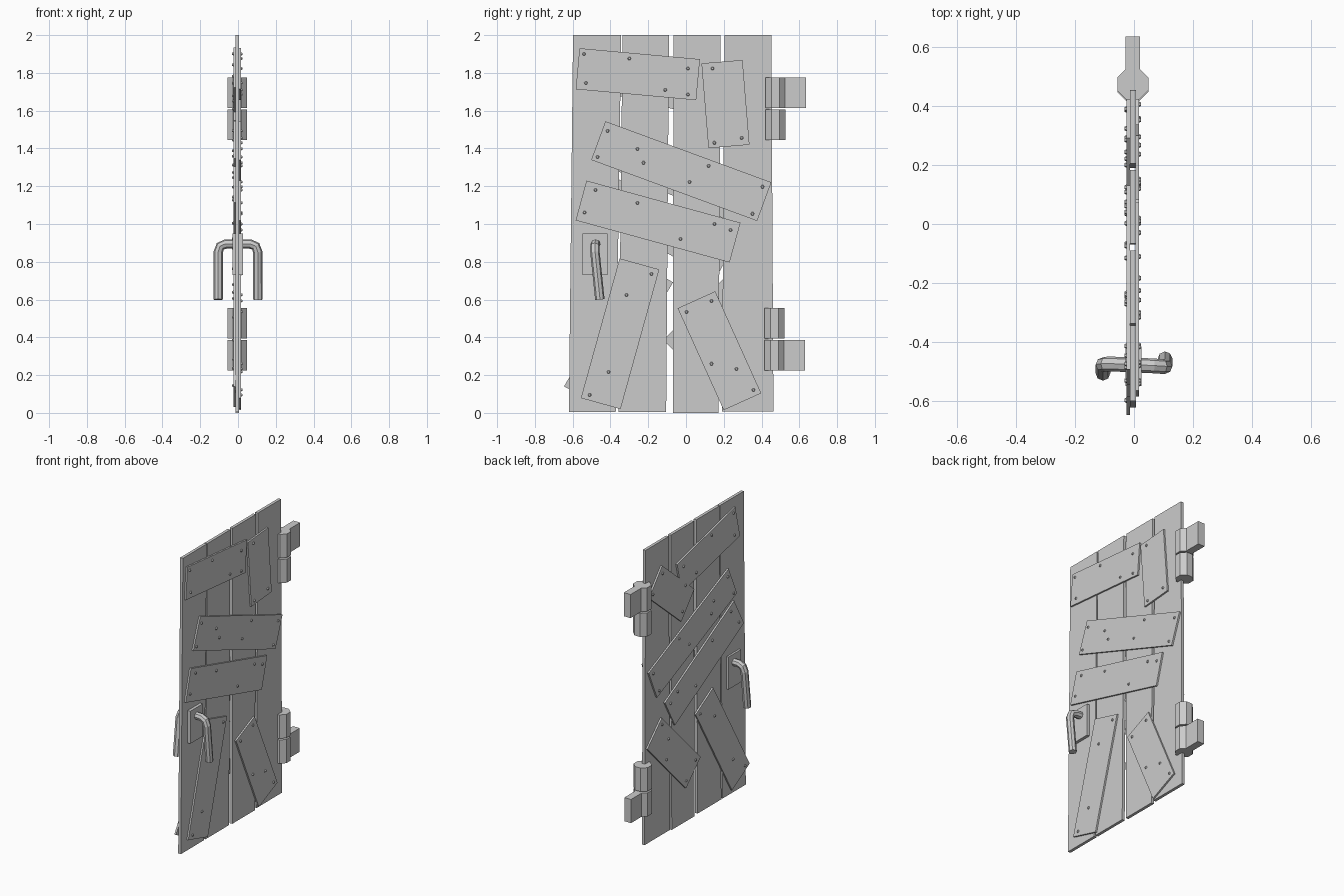
import bpy, bmesh
from math import radians, cos, sin, pi
from mathutils import Vector, Matrix

if "Cube" in bpy.data.objects:
    bpy.data.objects.remove(bpy.data.objects["Cube"])

XC = -0.004          # mid-plane of the door
PLANK, BRACE = 0.010, 0.011   # plank half thickness, brace thickness


def make(name, bm):
    bmesh.ops.recalc_face_normals(bm, faces=bm.faces)
    me = bpy.data.meshes.new(name)
    bm.to_mesh(me)
    bm.free()
    ob = bpy.data.objects.new(name, me)
    bpy.context.collection.objects.link(ob)
    return ob


def slab(name, outline, x0, x1):
    """Extrude a (y, z) outline between two x values."""
    bm = bmesh.new()
    f = bm.faces.new([bm.verts.new((x0, y, z)) for y, z in outline])
    r = bmesh.ops.extrude_face_region(bm, geom=[f])
    for v in r["geom"]:
        if isinstance(v, bmesh.types.BMVert):
            v.co.x = x1
    return make(name, bm)


def rect(y0, y1, z0, z1):
    return [(y0, z0), (y1, z0), (y1, z1), (y0, z1)]


# Upright planks: bottom left, bottom right, top right, top left
for i, (a, b, c, d, z) in enumerate([(-.62, -.372, -.343, -.598, .005),
                                     (-.358, -.105, -.09, -.336, .005),
                                     (-.07, .172, .183, -.066, .0),
                                     (.19, .463, .452, .204, .008)]):
    slab(f"plank_{i + 1}", [(a, z), (b, z), (c, 2), (d, 2)], XC - PLANK, XC + PLANK)

# Nailed boards: length, (y, z, angle) on the +x side, (y, z, angle) on the -x side
boards = [
    (.64, (-.255, 1.793, -5.2), (-.206, 1.754, -13.5)),
    (.45, (.209, 1.635, -85.3), (.188, 1.609, 40)),
    (.936, (-.025, 1.28, -20.2), (-.038, 1.255, -24)),
    (.845, (-.148, 1.013, -15.3), (-.163, 1.005, -29)),
    (.767, (-.349, .419, 74.5), (-.357, .416, 59.5)),
    (.592, (.177, .329, -65.7), (.164, .52, 45.5)),
]
# Nail positions (y, z) of each board on the +x side
nails = [
    [(-.54, 1.9), (-.3, 1.876), (.01, 1.823), (-.53, 1.747), (-.11, 1.71), (.01, 1.685)],
    [(.14, 1.823), (.15, 1.43), (.295, 1.456)],
    [(-.415, 1.493), (-.468, 1.355), (-.257, 1.398), (-.225, 1.324),
     (.12, 1.308), (.019, 1.223), (.405, 1.197), (.352, 1.054)],
    [(-.479, 1.18), (-.537, 1.06), (-.257, 1.112), (.151, 1.0), (.236, .968), (-.029, .921)],
    [(-.183, .736), (-.315, .625), (-.41, .217), (-.51, .095)],
    [(.003, .535), (.135, .593), (.135, .26), (.267, .233), (.357, .122)],
]


def turn(p, ang):
    a = radians(ang)
    return p[0] * cos(a) - p[1] * sin(a), p[0] * sin(a) + p[1] * cos(a)


for i, (length, front, back) in enumerate(boards):
    for side, (y, z, ang) in ((1, front), (-1, back)):
        x0 = XC + side * PLANK * .9
        x1 = XC + side * (PLANK + BRACE)
        h, w = length / 2, .109
        pts = [turn(p, ang) for p in rect(-h, h, -w, w)]
        tag = "right" if side > 0 else "left"
        slab(f"board_{tag}_{i + 1}", [(y + p, z + q) for p, q in pts], x0, x1)
        # Low domed nail heads
        bm = bmesh.new()
        for ny, nz in nails[i]:
            dy, dz = turn((ny - front[0], nz - front[1]), ang - front[2])
            m = Matrix.Translation((x1 + side * .002, y + dy, z + dz)) \
                @ Matrix.Rotation(side * pi / 2, 4, 'Y')
            bmesh.ops.create_cone(bm, cap_ends=True, segments=6, radius1=.011,
                                  radius2=.006, depth=.010, matrix=m)
        make(f"nails_{tag}_{i + 1}", bm)

# Handle plate through the door
slab("handle_plate", rect(-.548, -.415, .73, .95), -.028, .026)

# Bent handle rod running through the door
path = [(-.105, -.505, .6), (-.105, -.476, .85), (-.094, -.474, .882), (-.065, -.474, .894),
        (.065, -.48, .894), (.094, -.482, .882), (.105, -.482, .85), (.105, -.456, .6)]
cu = bpy.data.curves.new("handle", 'CURVE')
cu.dimensions = '3D'
cu.bevel_depth = .025
cu.bevel_resolution = 2
cu.use_fill_caps = True
sp = cu.splines.new('POLY')
sp.points.add(len(path) - 1)
for p, co in zip(sp.points, path):
    p.co = (*co, 1)
    p.radius = 1
sp.use_smooth = False
bpy.context.collection.objects.link(bpy.data.objects.new("handle", cu))


# Hinges: two octagonal knuckles, the outer one carrying a wall leaf
def knuckle(name, y, z0, z1):
    bm = bmesh.new()
    m = Matrix.Translation((XC, y, (z0 + z1) / 2)) @ Matrix.Rotation(pi / 8, 4, 'Z')
    bmesh.ops.create_cone(bm, cap_ends=True, segments=8, radius1=.057, radius2=.057,
                          depth=z1 - z0, matrix=m)
    make(name, bm)


for tag, y, leaf_z, bare_z in (("upper", .474, 1.615, 1.445), ("lower", .469, .225, .395)):
    knuckle(f"hinge_{tag}_wall_knuckle", y, leaf_z, leaf_z + .16)
    knuckle(f"hinge_{tag}_door_knuckle", y, bare_z, bare_z + .16)
    slab(f"hinge_{tag}_leaf", rect(y, y + .161, leaf_z, leaf_z + .16), XC - .025, XC + .025)
